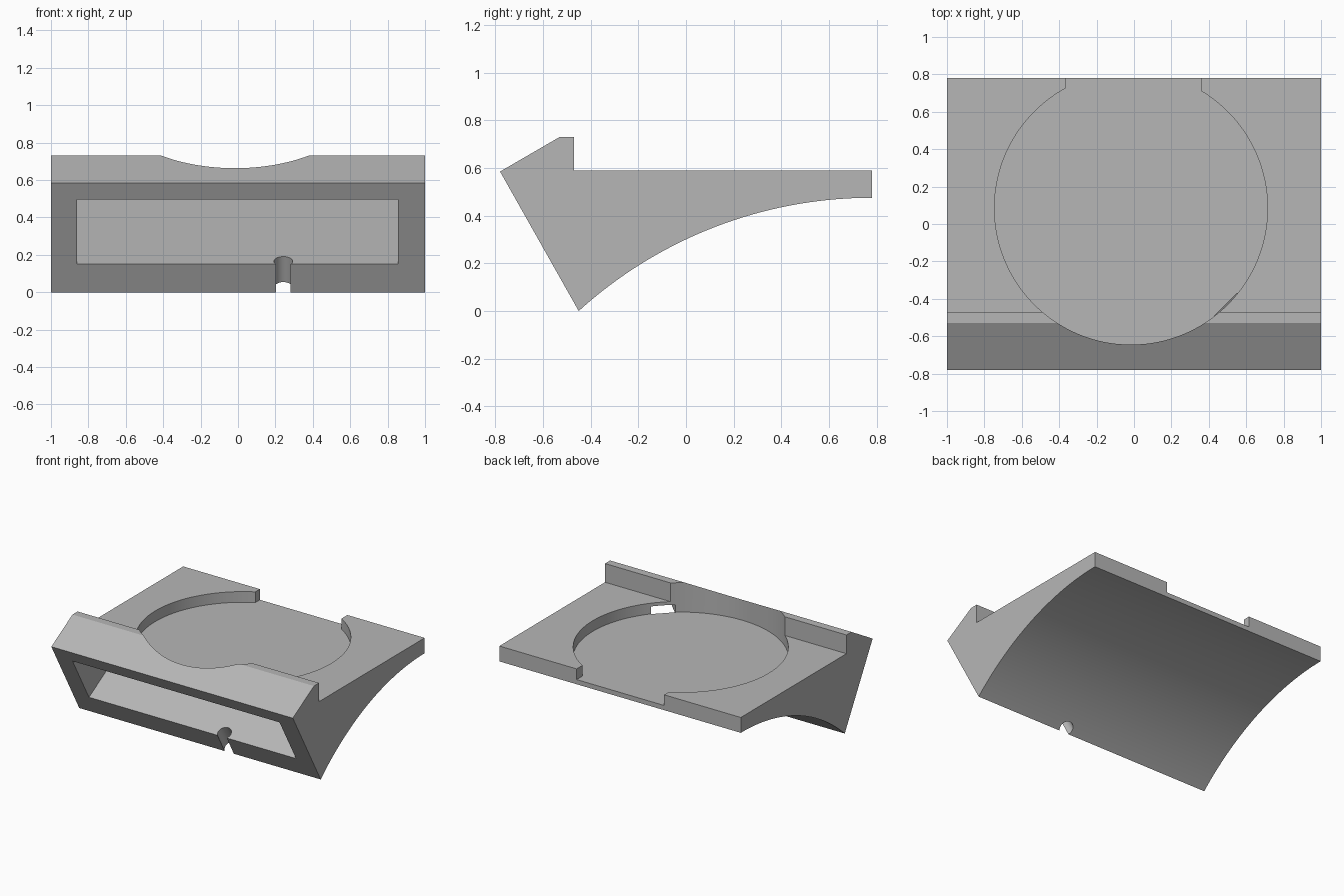
import bpy, bmesh, math
from mathutils import Vector, Matrix

old = bpy.data.objects.get("Cube")
if old:
    bpy.data.objects.remove(old, do_unlink=True)

# Single plain material
grey = bpy.data.materials.new("plain grey")
grey.use_nodes = True
tone = (0.47, 0.47, 0.47, 1)
grey.diffuse_color = tone
grey.node_tree.nodes["Principled BSDF"].inputs["Base Color"].default_value = tone


def finish(name, bm):
    bmesh.ops.recalc_face_normals(bm, faces=bm.faces[:])
    mesh = bpy.data.meshes.new(name)
    bm.to_mesh(mesh)
    bm.free()
    mesh.materials.append(grey)
    obj = bpy.data.objects.new(name, mesh)
    bpy.context.collection.objects.link(obj)
    return obj


def prism(name, profile, x0, x1):
    """Extrude a (y, z) profile along x."""
    bm = bmesh.new()
    face = bm.faces.new([bm.verts.new((x0, y, z)) for y, z in profile])
    new = bmesh.ops.extrude_face_region(bm, geom=[face])["geom"]
    verts = [g for g in new if isinstance(g, bmesh.types.BMVert)]
    bmesh.ops.translate(bm, verts=verts, vec=(x1 - x0, 0, 0))
    return finish(name, bm)


def cylinder(name, centre, radius, depth, sides, tilt=0):
    bm = bmesh.new()
    place = Matrix.Translation(centre) @ Matrix.Rotation(tilt, 4, "X")
    bmesh.ops.create_cone(bm, cap_ends=True, segments=sides, radius1=radius,
                          radius2=radius, depth=depth, matrix=place)
    return finish(name, bm)


def box(name, centre, size, turn=0):
    bm = bmesh.new()
    place = (Matrix.Translation(centre) @ Matrix.Rotation(turn, 4, "Z")
             @ Matrix.Diagonal((*size, 1)))
    bmesh.ops.create_cube(bm, size=1, matrix=place)
    return finish(name, bm)


# Wedge body: raised front lip, flat deck, arched underside
R = 1.83
back, spring = 0.78, 0.475
sweep = math.asin((back + 0.45) / R)
arch = [(back - R * math.sin(sweep * i / 48),
         max(0, spring - R + R * math.cos(sweep * i / 48))) for i in range(49)]
body = prism("stand_body", [(-0.78, 0.585), (-0.53, 0.73), (-0.47, 0.73),
                            (-0.47, 0.59), (back, 0.59)] + arch, -1, 1)

# Round dish in the deck, open at the back
floor = 0.51
dish = cylinder("dish_cutter", (-0.016, 0.085, floor + 0.25), 0.73, 0.5, 128)
notch = box("back_opening_cutter", (-0.0025, 0.75, floor + 0.25), (0.725, 0.4, 0.5))

# Front pocket: flat ceiling, floor rising square to the sloped face
pocket = prism("pocket_cutter", [(-0.83, 0.495), (-0.622, 0.1), (-0.535, 0.15),
                                 (0.065, 0.495)], -0.86, 0.855)

# Diagonal slot joining the dish wall to the pocket
out = Vector((1, -1, 0)).normalized()
slot = box("cable_slot_cutter", Vector((0.49, -0.43, 0.525)) + out * 0.1,
           (0.2, 0.17, 0.08), -math.pi / 4)

# Cable channel through the bottom rim, parallel to the front face
channel = cylinder("cable_channel_cutter", (-0.461, 0.084, 0), 0.05, 0.4, 48)
bpy.data.objects.remove(channel, do_unlink=True)
channel = cylinder("cable_channel_cutter", (0.2425, -0.461, 0.084), 0.05, 0.4, 48,
                   math.radians(29.5))

# Carve the body
bpy.context.view_layer.objects.active = body
for cutter in (dish, notch, pocket, slot, channel):
    mod = body.modifiers.new(cutter.name, "BOOLEAN")
    mod.operation = "DIFFERENCE"
    mod.solver = "EXACT"
    mod.object = cutter
    bpy.ops.object.modifier_apply(modifier=mod.name)
    bpy.data.objects.remove(cutter, do_unlink=True)

bpy.ops.object.select_all(action="DESELECT")
body.select_set(True)
bpy.ops.object.shade_smooth_by_angle(angle=math.radians(25))
